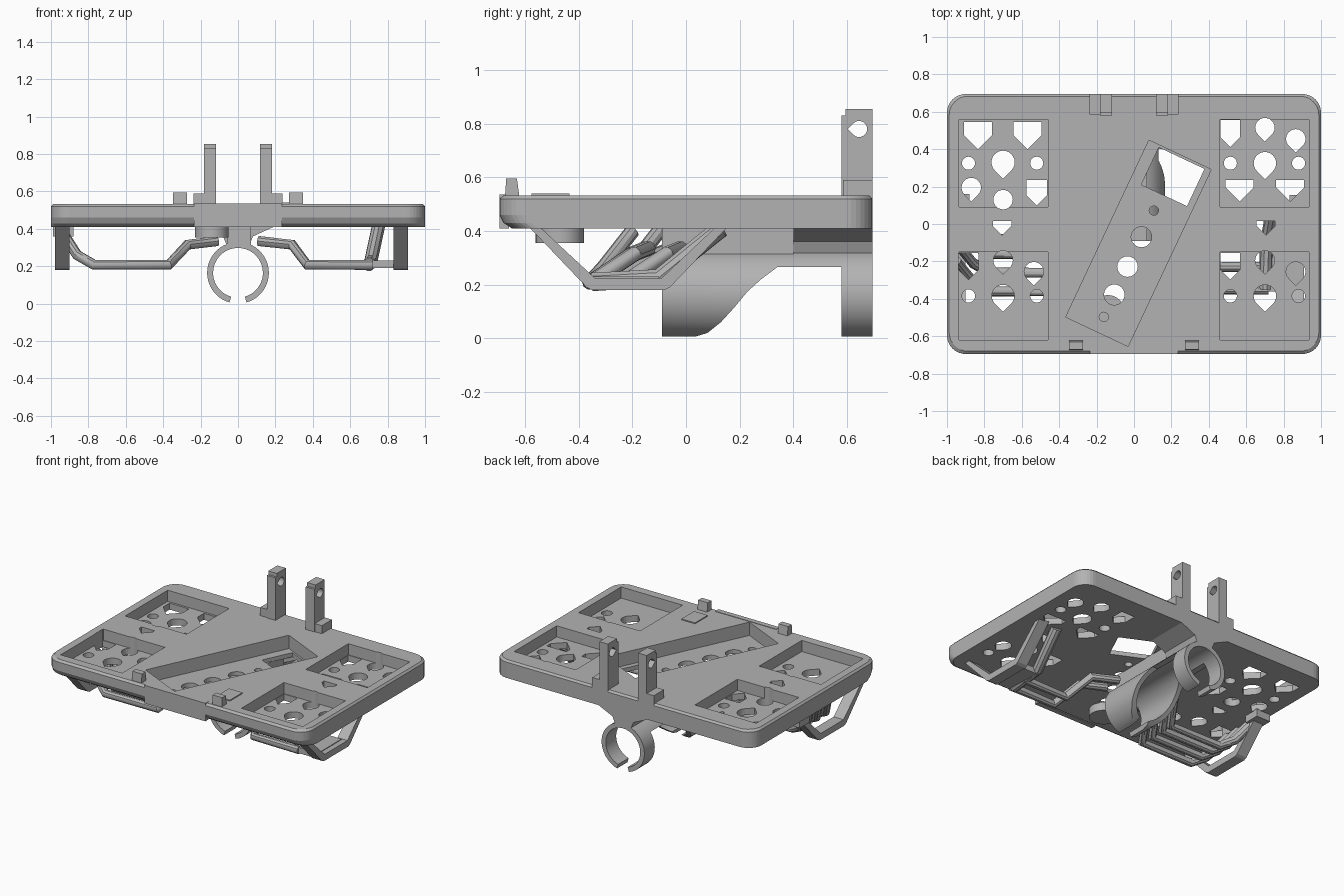
import bpy, bmesh
from math import sin, cos, pi, radians

if "Cube" in bpy.data.objects:
    bpy.data.objects.remove(bpy.data.objects["Cube"], do_unlink=True)

GREY = (0.45, 0.45, 0.45, 1)
grey = bpy.data.materials.new("plain grey")
grey.use_nodes = True
grey.diffuse_color = GREY
grey.node_tree.nodes["Principled BSDF"].inputs["Base Color"].default_value = GREY


# ---------- helpers ----------
def add_loft(bm, rings):
    loops = [[bm.verts.new(p) for p in ring] for ring in rings]
    n = len(loops[0])
    for a, b in zip(loops, loops[1:]):
        for i in range(n):
            j = (i + 1) % n
            bm.faces.new((a[i], a[j], b[j], b[i]))
    bm.faces.new(loops[0][::-1])
    bm.faces.new(loops[-1])


def finish(name, bm):
    bmesh.ops.recalc_face_normals(bm, faces=bm.faces)
    mesh = bpy.data.meshes.new(name)
    bm.to_mesh(mesh)
    bm.free()
    obj = bpy.data.objects.new(name, mesh)
    bpy.context.collection.objects.link(obj)
    mesh.materials.append(grey)
    return obj


def place(axis, u, v, w):
    return {"x": (w, u, v), "y": (u, w, v), "z": (u, v, w)}[axis]


def extrude(name, shapes, axis, lo, hi):
    bm = bmesh.new()
    for pts in shapes:
        add_loft(bm, [[place(axis, u, v, w) for u, v in pts] for w in (lo, hi)])
    return finish(name, bm)


def box(name, x0, x1, y0, y1, z0, z1):
    return extrude(name, [rect(x0, x1, y0, y1)], "z", z0, z1)


def activate(obj):
    bpy.ops.object.select_all(action="DESELECT")
    obj.select_set(True)
    bpy.context.view_layer.objects.active = obj


def cut(obj, cutter):
    activate(obj)
    mod = obj.modifiers.new("cut", "BOOLEAN")
    mod.operation, mod.solver, mod.object = "DIFFERENCE", "EXACT", cutter
    bpy.ops.object.modifier_apply(modifier=mod.name)
    bpy.data.objects.remove(cutter, do_unlink=True)


def smooth(obj):
    activate(obj)
    bpy.ops.object.shade_smooth_by_angle(angle=radians(35))


# ---------- flat shapes ----------
def rect(x0, x1, y0, y1):
    return [(x0, y0), (x1, y0), (x1, y1), (x0, y1)]


def circle(x, y, r, n=24):
    return [(x + r * cos(2 * pi * i / n), y + r * sin(2 * pi * i / n)) for i in range(n)]


def teardrop(x, y, r, n=18):
    arc = [radians(-45 + 270 * i / n) for i in range(n + 1)]
    return [(x + r * cos(a), y + r * sin(a)) for a in arc] + [(x, y - r * 1.414)]


def shield(x, y, w, h=0.07):
    s = w / 2
    return [(x - s, y + h), (x - s, y), (x, y - s), (x + s, y), (x + s, y + h)]


def rounded(y0, inset, z, r=0.1, n=8):
    x1, y1 = 1 - inset, 0.695 - inset
    pts = []
    for k, (cx, cy) in enumerate([(x1 - r, y1 - r), (r - x1, y1 - r), (r - x1, y0 + r), (x1 - r, y0 + r)]):
        for i in range(n + 1):
            a = pi / 2 * (k + i / n)
            pts.append((cx + r * cos(a), cy + r * sin(a), z))
    return pts


def slanted(u, v, a=radians(25.2)):
    return 0.024 + u * cos(a) + v * sin(a), -0.103 - u * sin(a) + v * cos(a)


# ---------- tray plate with pockets and holes ----------
bm = bmesh.new()
add_loft(bm, [rounded(-0.65, 0, 0.41), rounded(-0.68, 0, 0.43), rounded(-0.695, 0, 0.46),
              rounded(-0.695, 0, 0.52), rounded(-0.68, 0.012, 0.533)])
tray = finish("tray_plate", bm)

pockets = [rect(s * 0.6975 - 0.2375, s * 0.6975 + 0.2375, y, y + 0.47)
           for s in (-1, 1) for y in (0.09, -0.62)]
cut(tray, extrude("pocket_cutter", pockets, "z", 0.455, 0.7))
diagonal = [slanted(u, v) for u, v in rect(-0.184, 0.184, -0.5225, 0.5225)]
cut(tray, extrude("diagonal_cutter", [diagonal], "z", 0.44, 0.7))

holes = []
for cx, cy in ((0.7, 0.325), (0.7, -0.385), (-0.7, -0.385)):
    holes += [shield(cx - 0.185, cy + 0.14, 0.105, 0.09), teardrop(cx, cy + 0.19, 0.052),
              teardrop(cx + 0.165, cy + 0.13, 0.052), teardrop(cx, cy, 0.06),
              circle(cx - 0.185, cy, 0.035), circle(cx + 0.18, cy, 0.035)]
holes += [shield(x, 0.195, 0.15, 0.04) for x in (0.565, 0.835)]
holes += [shield(x, 0.475, 0.15) for x in (-0.835, -0.57)]
holes += [circle(x, 0.325, 0.035) for x in (-0.885, -0.52)]
holes += [teardrop(-0.7, 0.33, 0.062), teardrop(-0.87, 0.195, 0.052),
          circle(-0.7, 0.13, 0.052), shield(-0.52, 0.155, 0.11, 0.08)]
holes += [shield(x, -0.01, 0.1, 0.025) for x in (-0.705, 0.705)]
for v, r in ((0.193, 0.025), (0.037, 0.055), (-0.138, 0.055), (-0.304, 0.055), (-0.435, 0.025)):
    holes.append(circle(*slanted(0, v), r))
holes.append([slanted(u, v) for u, v in rect(-0.12, 0.15, 0.29, 0.51)])
cut(tray, extrude("hole_cutter", holes, "z", 0.3, 0.8))

# ---------- front lip, clips and label pad ----------
box("front_lip", -0.235, 0.235, -0.695, -0.66, 0.41, 0.536)
box("raised_pad", 0.235, 0.34, -0.575, -0.435, 0.525, 0.54)
for side, s in (("left", 1), ("right", -1)):
    clip = [(-0.675, 0.52), (-0.67, 0.595), (-0.63, 0.595), (-0.62, 0.52)]
    extrude(side + "_clip", [clip], "x", s * 0.31 - 0.037, s * 0.31 + 0.037)

    # ---------- back posts ----------
    outline = [(0.58, 0.5), (0.58, 0.83), (0.595, 0.83), (0.595, 0.855), (0.695, 0.855), (0.695, 0.5)]
    post = extrude(side + "_post", [outline], "x", s * 0.15 - 0.033, s * 0.15 + 0.033)
    eye = [(0.645 + (v - 0.78), 0.78 + (u - 0.645)) for u, v in teardrop(0.645, 0.78, 0.03)]
    cut(post, extrude("eye_cutter", [eye], "x", -0.5, 0.5))
    box(side + "_post_foot", s * 0.21 - 0.028, s * 0.21 + 0.028, 0.585, 0.695, 0.5, 0.59)

# ---------- clamp tube: scooped front, full ring at the back ----------
arc = [radians(-74 + 328 * i / 48) for i in range(49)]
section = [(0.165 * cos(a), 0.165 + 0.165 * sin(a)) for a in arc]
section += [(0.133 * cos(a), 0.165 + 0.133 * sin(a)) for a in reversed(arc)]
tube = extrude("clamp_tube", [section], "y", -0.09, 0.695)
scoop = [(0.03, -0.1), (0.03, 0.005), (0.08, 0.02), (0.13, 0.06), (0.18, 0.115), (0.23, 0.175),
         (0.28, 0.22), (0.34, 0.265), (0.58, 0.265), (0.58, -0.1)]
cut(tube, extrude("scoop_cutter", [scoop], "x", -0.4, 0.4))
smooth(tube)

# neck joining the tube to the tray
neck = [(-0.06, 0.312), (0.06, 0.312), (0.08, 0.36), (0.2, 0.415), (-0.2, 0.415), (-0.08, 0.36)]
extrude("clamp_neck", [neck], "y", 0.4, 0.695)
box("front_neck", -0.06, 0.07, -0.09, 0.4, 0.312, 0.415)
boss = extrude("round_boss", [circle(-0.14, -0.47, 0.09, 32)], "z", 0.355, 0.415)
smooth(boss)


# ---------- bent rods ----------
def rod(name, pts, r):
    curve = bpy.data.curves.new(name, "CURVE")
    curve.dimensions = "3D"
    curve.bevel_depth, curve.bevel_resolution, curve.use_fill_caps = r, 3, True
    spline = curve.splines.new("POLY")
    spline.points.add(len(pts) - 1)
    for p, co in zip(spline.points, pts):
        p.co = (*co, 1)
    obj = bpy.data.objects.new(name, curve)
    bpy.context.collection.objects.link(obj)
    curve.materials.append(grey)
    activate(obj)
    bpy.ops.object.convert(target="MESH")
    smooth(bpy.context.object)


for i, y in enumerate((-0.36, -0.26, -0.16, -0.08)):
    rod(f"right_rod_{i + 1}", [(-0.11, y + 0.21, 0.335), (-0.27, y + 0.16, 0.315), (-0.37, y, 0.208),
                               (-0.77, y, 0.208), (-0.86, y + 0.05, 0.26), (-0.95, y + 0.16, 0.4)], 0.028)
for i, y in enumerate((-0.35, -0.23)):
    rod(f"left_rod_{i + 1}", [(0.11, y + 0.21, 0.335), (0.29, y + 0.16, 0.315),
                              (0.37, y, 0.208), (0.72, y, 0.208)], 0.028)
rod("left_strut", [(0.7, -0.35, 0.21), (0.71, -0.1, 0.225), (0.75, 0.13, 0.41)], 0.036)
box("left_cross_bar", 0.7, 0.87, -0.36, -0.1, 0.19, 0.23)

# ---------- U-shaped guard loops ----------
loop = [(-0.585, 0.415), (-0.37, 0.19), (-0.35, 0.18), (-0.08, 0.18), (-0.06, 0.19), (0.155, 0.415),
        (0.11, 0.415), (-0.09, 0.225), (-0.34, 0.225), (-0.545, 0.415)]
for name, x in (("left_guard_loop", 0.87), ("right_guard_loop", -0.94)):
    extrude(name, [loop], "x", x - 0.038, x + 0.038)
box("right_guard_block", -0.99, -0.88, 0.05, 0.16, 0.36, 0.415)
